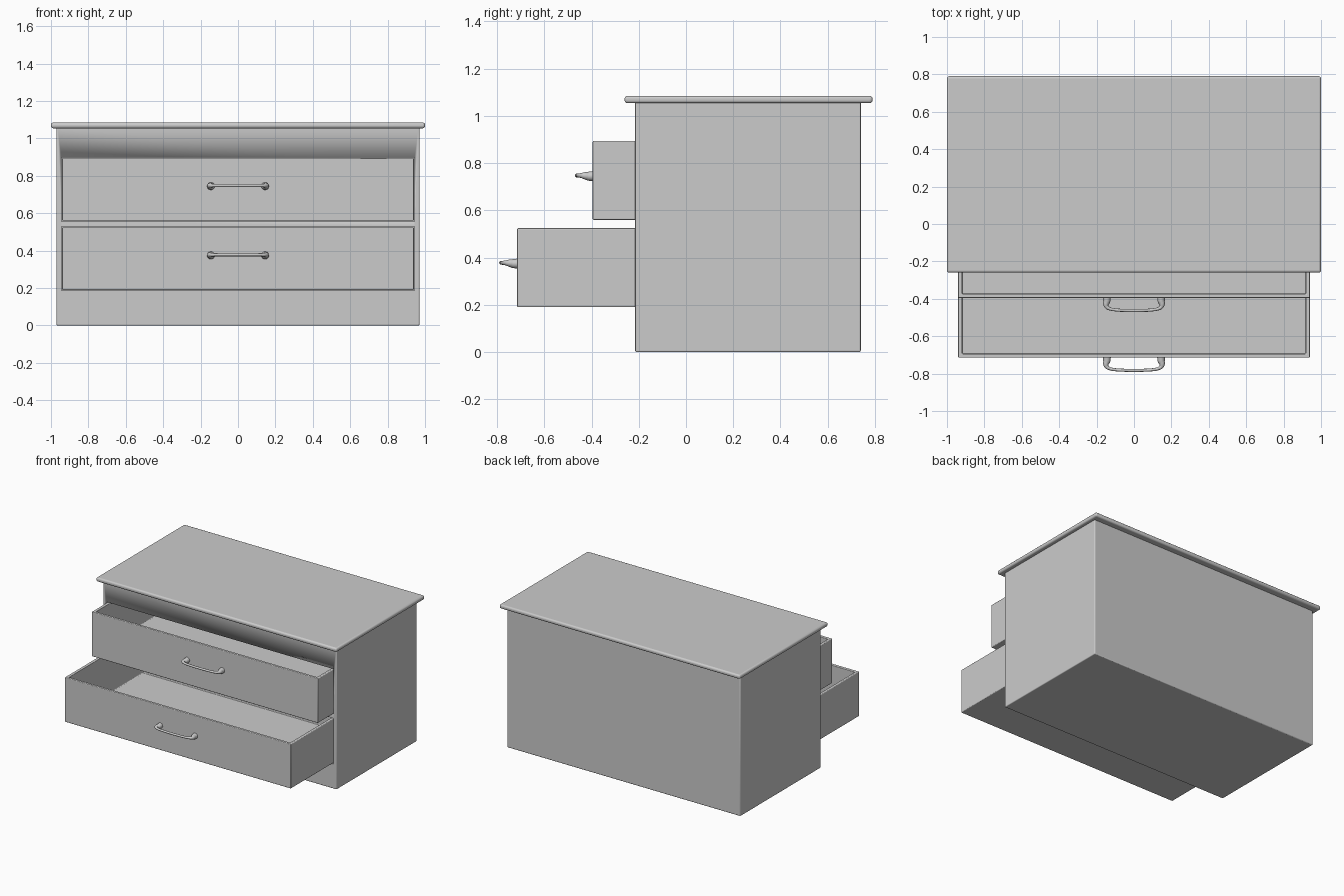
import bpy, bmesh

if "Cube" in bpy.data.objects:
    bpy.data.objects.remove(bpy.data.objects["Cube"])


def box(name, lo, hi, bevel=0.0, wall=0.0, floor=0.03):
    """Box from corner to corner; wall > 0 hollows it from above."""
    bm = bmesh.new()
    bmesh.ops.create_cube(bm, size=1)
    for v in bm.verts:
        v.co = [(lo[i] + hi[i]) / 2 + v.co[i] * (hi[i] - lo[i]) for i in range(3)]
    if wall:
        bm.normal_update()
        top = max(bm.faces, key=lambda f: f.calc_center_median().z)
        bmesh.ops.inset_region(bm, faces=[top], thickness=wall)
        new = bmesh.ops.extrude_discrete_faces(bm, faces=[top])["faces"][0]
        for v in new.verts:
            v.co.z = lo[2] + floor
    me = bpy.data.meshes.new(name)
    bm.to_mesh(me)
    bm.free()
    ob = bpy.data.objects.new(name, me)
    bpy.context.collection.objects.link(ob)
    if bevel:
        m = ob.modifiers.new("soft_edges", "BEVEL")
        m.width, m.segments = bevel, 3
    smooth(ob)
    return ob


def smooth(ob):
    bpy.ops.object.select_all(action="DESELECT")
    ob.select_set(True)
    bpy.context.view_layer.objects.active = ob
    bpy.ops.object.shade_smooth_by_angle(angle=0.6)


def handle(name, y, z):
    # Bowed pull: flared feet narrowing into a thin bar
    half = [(0.145, 0.003, 0, 2.1), (0.146, -0.018, 0, 1.9), (0.15, -0.034, 0.002, 1.5),
            (0.146, -0.048, 0.003, 1.05), (0.13, -0.058, 0.003, 0.85),
            (0.1, -0.064, 0.003, 0.8), (0.05, -0.067, 0.003, 0.8)]
    pts = ([(-p[0],) + p[1:] for p in half] + [(0, -0.068, 0.003, 0.8)] + half[::-1])
    cu = bpy.data.curves.new(name, "CURVE")
    cu.dimensions = "3D"
    cu.bevel_depth, cu.bevel_resolution = 0.01, 4
    cu.use_fill_caps = True
    cu.resolution_u = 4
    sp = cu.splines.new("BEZIER")
    sp.bezier_points.add(len(pts) - 1)
    for bp, (px, py, pz, r) in zip(sp.bezier_points, pts):
        bp.co, bp.radius = (px, y + py, z + pz), r
        bp.handle_left_type = bp.handle_right_type = "AUTO"
    ob = bpy.data.objects.new(name, cu)
    bpy.context.collection.objects.link(ob)


# Cabinet body and overhanging top
body = box("cabinet_body", (-0.97, -0.215, 0), (0.97, 0.74, 1.06), 0.006)
box("cabinet_top", (-1, -0.26, 1.054), (1, 0.79, 1.085), 0.012)

# Drawers at different openings, each in a fitted cavity
for label, front, z0 in (("lower", -0.715, 0.19), ("upper", -0.395, 0.56)):
    z1 = z0 + 0.335
    cut = box(label + "_cavity_cutter", (-0.944, -0.4, z0 - 0.004), (0.944, 0.70, z1 + 0.004))
    cut.hide_render = True
    cut.hide_set(True)
    m = body.modifiers.new(label + "_cavity", "BOOLEAN")
    m.operation, m.object, m.solver = "DIFFERENCE", cut, "EXACT"
    box(label + "_drawer", (-0.94, front, z0), (0.94, front + 0.92, z1), 0.005, wall=0.03)
    handle(label + "_handle", front, z0 + 0.185)
